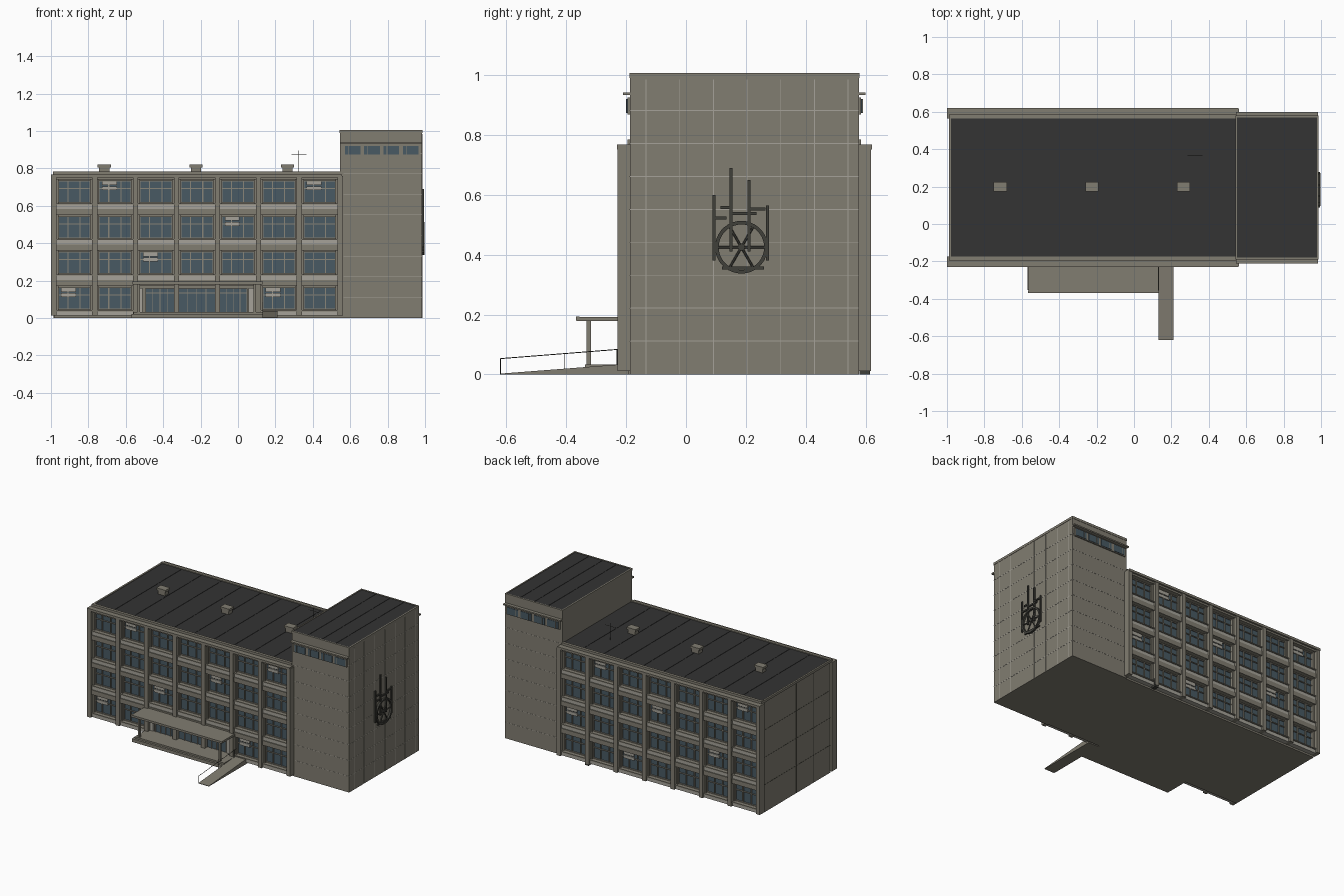
import bpy, bmesh, math
from mathutils import Matrix, Vector

cube = bpy.data.objects.get("Cube")
if cube:
    bpy.data.objects.remove(cube)


def material(name, colour):
    m = bpy.data.materials.new(name)
    m.use_nodes = True
    rgba = (*colour, 1)
    m.diffuse_color = rgba
    m.node_tree.nodes["Principled BSDF"].inputs["Base Color"].default_value = rgba
    return m


CONCRETE = material("concrete", (0.22, 0.205, 0.165))
FRAME = material("window frame", (0.25, 0.235, 0.19))
PALE = material("pale panel", (0.38, 0.365, 0.32))
ROOF = material("roofing felt", (0.033, 0.033, 0.033))
GLASS = material("glass", (0.065, 0.1, 0.125))
METAL = material("dark metal", (0.05, 0.05, 0.042))

parts = {}


def part(name, mat):
    if name not in parts:
        parts[name] = (bmesh.new(), mat)
    return parts[name][0]


def box(name, mat, x, y, z):
    """Add a box spanning the x, y and z ranges to a named part."""
    spans = [sorted(r) for r in (x, y, z)]
    centre = Vector([(a + b) / 2 for a, b in spans])
    size = [b - a for a, b in spans]
    bmesh.ops.create_cube(part(name, mat), size=1,
                          matrix=Matrix.Translation(centre) @ Matrix.Diagonal((*size, 1)))


def rod(name, mat, a, b, r, sides=6):
    """Add a round bar between two points."""
    a, b = Vector(a), Vector(b)
    d = b - a
    m = Matrix.Translation((a + b) / 2) @ d.to_track_quat('Z', 'Y').to_matrix().to_4x4()
    bmesh.ops.create_cone(part(name, mat), cap_ends=True, segments=sides,
                          radius1=r, radius2=r, depth=d.length, matrix=m)


MID = 0.195          # middle of the depth
LEFT_X, BAY = -0.985, 0.2188
FLOOR = 0.19
FRONT, BACK = -1, 1


def depth(side, a, b):
    """Range of distances from the middle, on the front or the back."""
    return (MID + side * a, MID + side * b)


# Main block, tower and roofs
box("main_block", CONCRETE, (-0.985, 0.56), depth(BACK, -0.375, 0.375), (0, 0.765))
box("main_roof", ROOF, (-0.985, 0.545), depth(BACK, -0.385, 0.385), (0.765, 0.778))
box("tower", CONCRETE, (0.545, 0.985), depth(BACK, -0.382, 0.382), (0, 1.0))
box("tower_roof", ROOF, (0.552, 0.978), depth(BACK, -0.375, 0.375), (1.0, 1.003))
for s in (FRONT, BACK):
    box("tower_rim", CONCRETE, (0.543, 0.987), depth(s, 0.375, 0.384), (0.99, 1.006))
for x in (0.543, 0.978):
    box("tower_rim", CONCRETE, (x, x + 0.009), depth(BACK, -0.384, 0.384), (0.99, 1.006))
box("end_rim", CONCRETE, (-0.99, -0.978), depth(BACK, -0.385, 0.385), (0.765, 0.782))
for i in range(1, 10):
    x = LEFT_X + i * 0.153
    box("roof_seams", ROOF, (x, x + 0.004), depth(BACK, -0.38, 0.38), (0.778, 0.780))
for i in range(1, 4):
    x = 0.552 + i * 0.107
    box("roof_seams", ROOF, (x, x + 0.004), depth(BACK, -0.37, 0.37), (1.003, 1.005))

# Roof vents and aerial
for x in (-0.715, -0.225, 0.265):
    box("roof_vents", CONCRETE, (x - 0.027, x + 0.027), (0.18, 0.22), (0.775, 0.81))
    box("roof_vents", CONCRETE, (x - 0.035, x + 0.035), (0.175, 0.225), (0.805, 0.82))
rod("aerial", METAL, (0.325, 0.365, 0.775), (0.325, 0.365, 0.895), 0.0015)
rod("aerial", METAL, (0.285, 0.365, 0.873), (0.365, 0.365, 0.873), 0.0015)

# Panel joints on the plain walls
for i in range(1, 9):
    z = i * 0.11
    box("tower_joints", PALE, (0.98, 0.986), depth(BACK, -0.382, 0.382), (z, z + 0.003))
    for s in (FRONT, BACK):
        box("tower_joints", PALE, (0.565, 0.985), depth(s, 0.378, 0.383), (z, z + 0.002))
for i in range(7):
    y = -0.135 + i * 0.1125
    box("tower_joints", PALE, (0.98, 0.986), (y, y + 0.003), (0, 0.985))
for i in range(1, 4):
    z = i * FLOOR
    box("end_joints", METAL, (-0.986, -0.98), depth(BACK, -0.375, 0.375), (z, z + 0.002))
    y = MID + (i - 2) * FLOOR
    box("end_joints", METAL, (-0.986, -0.98), (y, y + 0.002), (0, 0.765))


def window(s, x0, x1, z0, z1, blind):
    """Recessed glazing with a frame, mullions, transom and optional blind."""
    box("glass", GLASS, (x0, x1), depth(s, 0.37, 0.382), (z0, z1))
    w, out = x1 - x0, depth(s, 0.378, 0.39)
    for x in (x0, x0 + w * 0.3, x0 + w * 0.68, x1):
        box("window_frames", FRAME, (x - 0.003, x + 0.003), out, (z0, z1))
    for z in (z0, z0 + 0.075, z1):
        box("window_frames", FRAME, (x0, x1), out, (z - 0.0025, z + 0.0025))
    if blind:
        left = x0 + 0.015 if s == FRONT else x1 - 0.095
        for z in (z1 - 0.05, z1 - 0.023):
            box("blinds", PALE, (left, left + 0.08), depth(s, 0.385, 0.392), (z, z + 0.021))


# Window bays on both long sides
blinds = {FRONT: {(1, 3), (6, 3), (4, 2), (2, 1), (0, 0), (5, 0)},
          BACK: {(5, 3), (0, 3), (3, 2), (6, 1), (1, 1), (4, 0)}}
for s in (FRONT, BACK):
    for i in range(8):
        x = LEFT_X + i * BAY
        box("columns", CONCRETE, (x - 0.014, x + 0.014), depth(s, 0.37, 0.423), (0.012, 0.76))
    for f in range(4):
        base = f * FLOOR
        for i in range(7):
            x0, x1 = LEFT_X + i * BAY + 0.014, LEFT_X + (i + 1) * BAY - 0.014
            if s == FRONT and f == 0 and 2 <= i <= 4:
                continue
            window(s, x0 + 0.01, x1 - 0.01, base + 0.047, base + 0.163, (i, f) in blinds[s])
            for a, b in ((x0, x0 + 0.01), (x1 - 0.01, x1)):
                box("window_reveals", CONCRETE, (a, b), depth(s, 0.37, 0.4), (base + 0.04, base + 0.17))
            box("spandrels", PALE, (x0, x1), depth(s, 0.37, 0.408), (base + 0.012, base + 0.036))
            box("sills", CONCRETE, (x0, x1), depth(s, 0.37, 0.415), (base + 0.036, base + 0.043))
        box("floor_beams", CONCRETE, (LEFT_X, 0.546), depth(s, 0.37, 0.414),
            (base + 0.17, base + FLOOR + 0.012 if f < 3 else 0.755))
    box("cornice", CONCRETE, (-1.0, 0.556), depth(s, 0.37, 0.426), (0.752, 0.768))
    box("cornice", CONCRETE, (-0.99, 0.546), depth(s, 0.37, 0.39), (0.768, 0.784))
    # Tower window strip and ledge
    box("tower_strip", CONCRETE, (0.56, 0.972), depth(s, 0.38, 0.39), (0.868, 0.925))
    for i in range(4):
        x = 0.572 + i * 0.103
        box("tower_glass", GLASS, (x, x + 0.083), depth(s, 0.388, 0.393), (0.873, 0.92))
        box("tower_mullions", FRAME, (x + 0.017, x + 0.02), depth(s, 0.388, 0.396), (0.873, 0.92))
    box("tower_ledge", CONCRETE, (0.545, 0.985), depth(s, 0.38, 0.405), (0.933, 0.942))

# Service door at the back
box("service_hatch", METAL, (0.318, 0.345), (0.58, 0.615), (0, 0.06))

# Entrance doors, canopy, posts and steps
for x0, x1 in ((-0.495, -0.34), (-0.318, -0.122), (-0.1, 0.048)):
    box("door_glass", GLASS, (x0, x1), (-0.18, -0.198), (0.033, 0.158))
    for i in range(5):
        x = x0 + (x1 - x0) * i / 4
        box("door_frames", FRAME, (x - 0.002, x + 0.002), (-0.19, -0.204), (0.033, 0.158))
    box("door_frames", FRAME, (x0, x1), (-0.19, -0.204), (0.13, 0.135))
for x in (-0.525, 0.07):
    box("entrance_panels", PALE, (x - 0.015, x + 0.015), (-0.18, -0.205), (0.03, 0.16))
box("canopy", CONCRETE, (-0.565, 0.13), (-0.365, -0.19), (0.178, 0.192))
box("canopy_lip", CONCRETE, (-0.568, 0.133), (-0.368, -0.355), (0.181, 0.194))
for x in (-0.53, 0.09):
    box("canopy_posts", CONCRETE, (x - 0.006, x + 0.006), (-0.332, -0.318), (0.03, 0.18))
for i in range(2):
    box("steps", CONCRETE, (-0.57 + i * 0.012, 0.13), (-0.352 + i * 0.015, -0.18), (0, 0.022 + i * 0.011))

# Ramp as a wedge, with its handrail
bm = part("ramp", CONCRETE)
ring = [bm.verts.new((0.13, y, z)) for y, z in ((-0.62, 0), (-0.19, 0), (-0.19, 0.035), (-0.23, 0.033), (-0.62, 0.003))]
face = bm.faces.new(ring)
new = bmesh.ops.extrude_face_region(bm, geom=[face])["geom"]
bmesh.ops.translate(bm, vec=(0.08, 0, 0), verts=[v for v in new if isinstance(v, bmesh.types.BMVert)])
bmesh.ops.recalc_face_normals(bm, faces=bm.faces)
rod("handrail", METAL, (0.133, -0.62, 0.053), (0.133, -0.2, 0.086), 0.0015)
for y in (-0.62, -0.405, -0.23):
    t = (y + 0.62) / 0.4
    rod("handrail", METAL, (0.133, y, 0.03 * t), (0.133, y, 0.053 + 0.031 * t), 0.0015)

# Wall relief: spoked wheel and bars on the tower side
WHEEL = Vector((0.99, 0.185, 0.425))
N = 36
bm = part("relief_wheel", METAL)
loops = []
for i in range(N):
    a = math.tau * i / N
    loops.append([bm.verts.new((x, WHEEL.y + r * math.cos(a), WHEEL.z + r * math.sin(a)))
                  for x, r in ((0.983, 0.076), (0.983, 0.088), (0.998, 0.088), (0.998, 0.076))])
for i in range(N):
    p, q = loops[i], loops[(i + 1) % N]
    for k in range(4):
        bm.faces.new((p[k], p[(k + 1) % 4], q[(k + 1) % 4], q[k]))
bmesh.ops.recalc_face_normals(bm, faces=bm.faces)
for i in range(6):
    a = math.tau * i / 6
    rod("relief_wheel", METAL, WHEEL, WHEEL + Vector((0, math.cos(a), math.sin(a))) * 0.08, 0.004)
rod("relief_wheel", METAL, (0.983, WHEEL.y, WHEEL.z), (0.998, WHEEL.y, WHEEL.z), 0.012, 12)
for y, z0, z1 in ((0.15, 0.41, 0.69), (0.21, 0.41, 0.65), (0.093, 0.38, 0.6), (0.272, 0.38, 0.565)):
    box("relief_bars", METAL, (0.983, 0.994), (y - 0.005, y + 0.005), (z0, z1))
for z, y0, y1 in ((0.552, 0.21, 0.265), (0.558, 0.115, 0.15), (0.523, 0.09, 0.135), (0.538, 0.15, 0.235), (0.355, 0.12, 0.26)):
    box("relief_bars", METAL, (0.983, 0.994), (y0, y1), (z - 0.005, z + 0.005))

# Turn every collected part into an object
for name, (bm, mat) in parts.items():
    mesh = bpy.data.meshes.new(name)
    bm.to_mesh(mesh)
    bm.free()
    mesh.materials.append(mat)
    bpy.context.collection.objects.link(bpy.data.objects.new(name, mesh))
